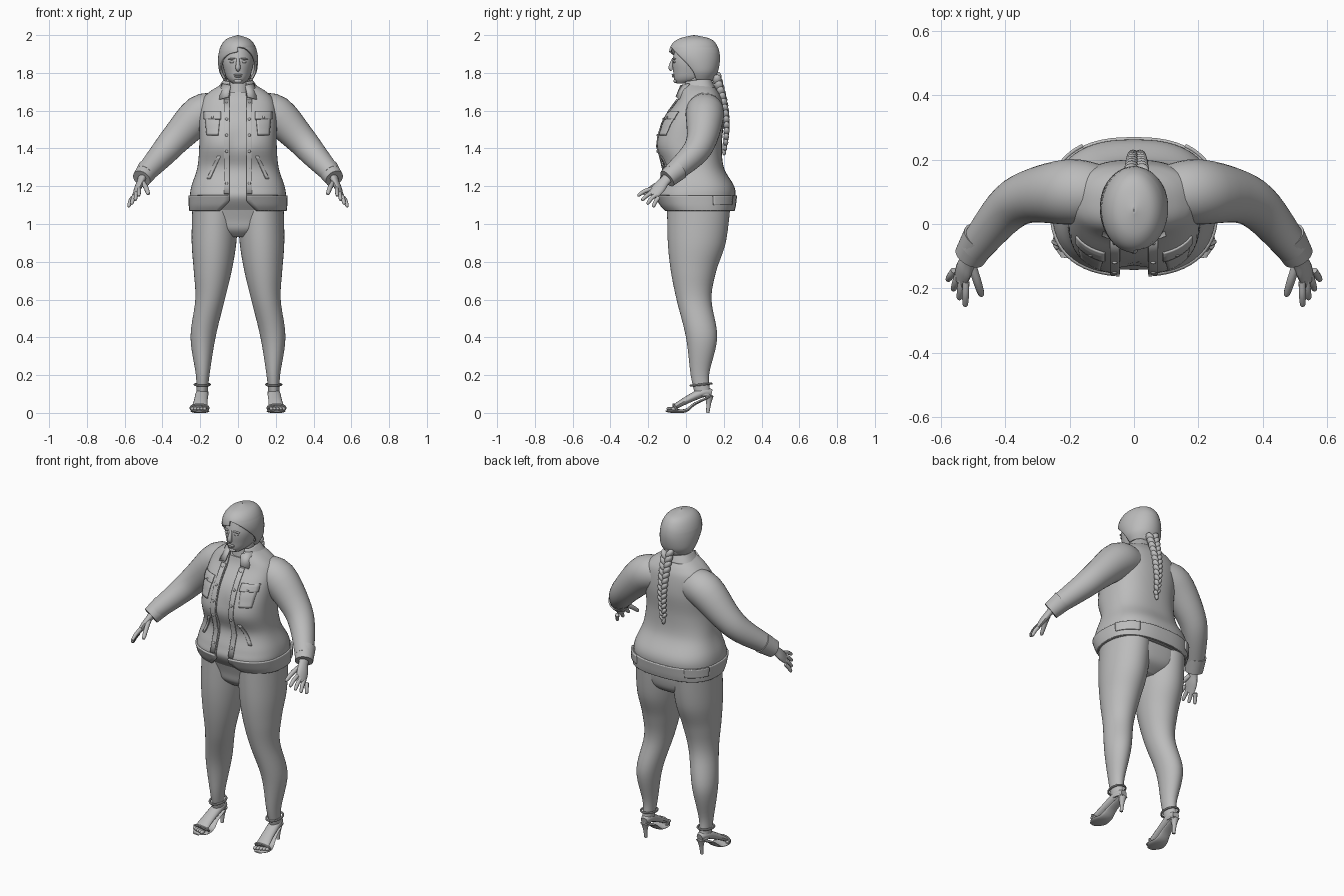
import bpy, bmesh, math
from mathutils import Vector, Matrix, Euler

cube = bpy.data.objects.get("Cube")
if cube:
    bpy.data.objects.remove(cube)

shade = (0.5, 0.5, 0.5, 1)
grey = bpy.data.materials.new("plain grey")
grey.use_nodes = True
grey.diffuse_color = shade
grey.node_tree.nodes["Principled BSDF"].inputs["Base Color"].default_value = shade
made = []


def finish(name, bm, mirror=False, solid=0, offset=-1):
    bmesh.ops.remove_doubles(bm, verts=bm.verts, dist=0.0001)
    bmesh.ops.recalc_face_normals(bm, faces=bm.faces)
    mesh = bpy.data.meshes.new(name)
    bm.to_mesh(mesh)
    bm.free()
    mesh.materials.append(grey)
    part = bpy.data.objects.new(name, mesh)
    bpy.context.collection.objects.link(part)
    if solid:
        thickness = part.modifiers.new("thickness", "SOLIDIFY")
        thickness.thickness, thickness.offset = solid, offset
    if mirror:
        part.modifiers.new("mirror", "MIRROR").use_mirror_merge = False
    made.append(part)


def resample(rows, steps=6):
    """Smooth curve through rows of numbers."""
    out = []
    last = len(rows) - 1
    for i in range(last):
        before, start, end, after = (rows[max(i - 1, 0)], rows[i], rows[i + 1], rows[min(i + 2, last)])
        for step in range(steps):
            t = step / steps
            out.append([b + t * (c - a) / 2 + t * t * (a - 2.5 * b + 2 * c - d / 2)
                        + t ** 3 * (1.5 * (b - c) + (d - a) / 2)
                        for a, b, c, d in zip(before, start, end, after)])
    return out + [list(rows[-1])]


def skin(bm, rings, closed=True):
    grid = [[bm.verts.new(point) for point in ring] for ring in rings]
    count = len(grid[0])
    for low, high in zip(grid, grid[1:]):
        for j in range(count if closed else count - 1):
            k = (j + 1) % count
            bm.faces.new((low[j], low[k], high[k], high[j]))
    if closed:
        bm.faces.new(grid[0])
        bm.faces.new(grid[-1])


def power(value, exponent):
    return math.copysign(abs(value) ** exponent, value)


def cleft(x, z):
    """Hollow between the two sides of the chest."""
    return 0.02 * math.exp(-(x / 0.05) ** 2 - ((z - 1.44) / 0.07) ** 2)


def loft(name, rows, square=1.0, opening=None, chest=False, tilt=0, count=56, **options):
    """Rows: height, half width, front y, back y and, if needed, centre x."""
    rings = []
    for z, width, front, back, *centre in resample(rows):
        left, right = opening(z, width) if opening else (0, 0)
        ring = []
        for j in range(count + 1 if opening else count):
            angle = left + (math.tau - left - right) * j / count
            x = sum(centre) + width * power(math.sin(angle), square)
            y = (front + back) / 2 - (back - front) / 2 * power(math.cos(angle), square)
            if chest and math.cos(angle) > 0:
                y += cleft(x, z)
            ring.append((x, y, z + tilt * y))
        rings.append(ring)
    bm = bmesh.new()
    skin(bm, rings, closed=not opening)
    finish(name, bm, **options)


def tube(bm, rows, ref=(0, 1, 0), flat=(1, 1), count=16):
    """Rows: x, y, z, radius along ref; flat scales the other radius, start to end."""
    rows = resample(rows, 4)
    points = [Vector(row[:3]) for row in rows]
    last = len(rows) - 1
    rings = []
    for i, row in enumerate(rows):
        along = (points[min(i + 1, last)] - points[max(i - 1, 0)]).normalized()
        wide = Vector(ref)
        wide = (wide - along * wide.dot(along)).normalized() * row[3]
        thin = along.cross(wide) * (flat[0] + (flat[1] - flat[0]) * i / last)
        angles = [math.tau * j / count for j in range(count)]
        rings.append([points[i] + wide * math.cos(a) + thin * math.sin(a) for a in angles])
    skin(bm, rings)


def ball(bm, at, size, rotation=(0, 0, 0)):
    matrix = Matrix.LocRotScale(Vector(at), Euler(rotation), Vector(size))
    bmesh.ops.create_uvsphere(bm, u_segments=16, v_segments=10, radius=1, matrix=matrix)


# Jacket, shirt and waistband share one body outline
SQUARE = 0.8
body = [(1.07, .25, -.11, .25), (1.14, .255, -.155, .262), (1.2, .247, -.145, .255),
        (1.3, .215, -.12, .2), (1.42, .205, -.16, .19), (1.55, .205, -.12, .2),
        (1.65, .193, -.05, .19), (1.7, .15, -.03, .17), (1.74, .085, -.015, .14)]
fine_body = resample(body, 24)


def outline(z, grow=0):
    row = min(fine_body, key=lambda r: abs(r[0] - z))
    return z, row[1] + grow, row[2] - grow, row[3] + grow


def unbuttoned(z, width):
    gap = 0.045 + max(0, 1.12 - z)
    angle = math.asin((gap / width) ** (1 / SQUARE))
    return angle, angle


def front_y(x, z):
    z, width, front, back = outline(z)
    depth = (1 - (abs(x) / width) ** (2 / SQUARE)) ** (SQUARE / 2)
    return (front + back) / 2 - (back - front) / 2 * depth + cleft(x, z)


loft("jacket", body, SQUARE, unbuttoned, chest=True, solid=0.012)
loft("shirt", [outline(row[0], -.014) for row in body[:-1]], SQUARE, chest=True)
loft("waistband", [outline(z, .008) for z in (1.07, 1.1, 1.15)], SQUARE, unbuttoned, solid=0.012)
loft("side_tab", [outline(z, .014) for z in (1.1, 1.15)], SQUARE, lambda z, width: (1.9, 3.7),
     count=12, solid=0.01, mirror=True)
loft("collar", [(1.7, .115, -.025, .155), (1.755, .075, -.01, .13)], SQUARE, unbuttoned,
     tilt=0.15, solid=0.008)


def patch(name, x, z, width, height, slant=0, taper=1, lift=0.004):
    """Thin plate lying on the jacket front, measured from its top centre."""
    rings = []
    for i in range(9):
        down = i / 8
        half = width / 2 * (1 + (taper - 1) * down)
        columns = [x + slant * down + half * (j / 3 - 1) for j in range(7)]
        level = z - height * down
        rings.append([(c, front_y(c, level) - lift, level) for c in columns])
    bm = bmesh.new()
    skin(bm, rings, closed=False)
    finish(name, bm, mirror=True, solid=0.006, offset=0)


patch("chest_pocket", .135, 1.57, .08, .1, taper=0.75)
patch("pocket_flap", .135, 1.595, .09, .04, lift=0.008)
patch("welt_pocket", .1, 1.36, .018, .12, slant=0.055)
patch("button_strip", .06, 1.66, .03, .5)

bm = bmesh.new()
for i in range(6):
    z = 1.64 - 0.085 * i
    ball(bm, (.06, front_y(.06, z) - .006, z), (.008, .005, .008))
ball(bm, (.135, front_y(.135, 1.565) - .012, 1.565), (.007, .004, .007))
finish("buttons", bm, mirror=True)

bm = bmesh.new()
tip = [(.04, -.03, 1.735), (.088, .015, 1.745), (.1, -.038, 1.66), (.052, -.055, 1.675)]
bm.faces.new([bm.verts.new(point) for point in tip])
finish("collar_point", bm, mirror=True, solid=0.008)

# Sleeves, cuffs and hands
bm = bmesh.new()
tube(bm, [(.11, .095, 1.6, .09), (.2, .1, 1.58, .102), (.325, .085, 1.455, .082),
          (.4, .04, 1.37, .07), (.495, -.075, 1.265, .052)], count=32)
finish("sleeves", bm, mirror=True)
bm = bmesh.new()
tube(bm, [(.475, -.04, 1.29, .058), (.51, -.1, 1.24, .05)], count=32)
finish("cuffs", bm, mirror=True)

bm = bmesh.new()
across = (.04, .05, -.05)
tube(bm, [(.505, -.09, 1.25, .03), (.515, -.115, 1.225, .029), (.53, -.145, 1.19, .036),
          (.544, -.178, 1.152, .03)], across, flat=(0.8, 0.3))


def finger(root, tip, radius):
    middle = root.lerp(tip, 0.5) + Vector((0, 0, radius / 2))
    tube(bm, [(*root, radius), (*middle, radius), (*root.lerp(tip, 0.9), radius * 0.8),
              (*tip, radius / 3)], across, count=10)


first, last = Vector((.523, -.18, 1.187)), Vector((.56, -.145, 1.14))
first_tip, last_tip = Vector((.525, -.257, 1.15)), Vector((.58, -.175, 1.09))
for i in range(4):
    root = first.lerp(last, i / 3)
    stretch = 1.1 if i in (1, 2) else 1
    finger(root, root.lerp(first_tip.lerp(last_tip, i / 3), stretch), .011)
finger(Vector((.505, -.125, 1.222)), Vector((.473, -.225, 1.157)), .013)
finish("hands", bm, mirror=True)

# Trousers
loft("trouser_seat", [(1.14, .23, -.12, .23), (1.03, .235, -.085, .222), (.97, .17, -.07, .2),
                      (.93, .07, -.03, .14)], SQUARE)
loft("legs", [(1.09, .122, -.1, .235, .12), (.9, .118, -.096, .21, .127), (.75, .1, -.08, .16, .134),
              (.6, .078, -.05, .135, .148), (.4, .066, 0, .165, .185), (.2, .036, .025, .122, .187),
              (.09, .028, .05, .135, .19)], mirror=True)


# Feet and heeled sandals, turned slightly outward
def foot_line(*rows):
    return [(0.197 - 0.09 * y, y, z, radius) for y, z, radius in rows]


side = (1, 0, 0)
bm = bmesh.new()
tube(bm, foot_line((.135, .105, .02), (.09, .108, .033), (0, .066, .036), (-.065, .028, .042)),
     side, flat=(1, 0.3))
for i in range(5):
    ball(bm, (.177 + i * .016, -.085 + i * .006, .022), (.011, .019, .01))
finish("feet", bm, mirror=True)
bm = bmesh.new()
tube(bm, foot_line((.14, .09, .022), (.05, .05, .031), (0, .013, .04), (-.06, .009, .05),
                   (-.106, .009, .02)), side, flat=(0.25, 0.2))
tube(bm, foot_line((.122, .09, .024), (.12, .05, .013), (.115, 0, .009)), side)
finish("sandals", bm, mirror=True)

bm = bmesh.new()
for centre, wide, deep, rise in (((.189, .08, .15), .04, .055, 0.1), ((.204, -.055, .026), .047, .012, -1.6)):
    loop = []
    for i in range(17):
        angle = math.tau * i / 16
        y = deep * math.sin(angle)
        loop.append((*(Vector(centre) + Vector((wide * math.cos(angle), y, y * rise))), .006))
    tube(bm, loop, (.05, .3, 1), count=8)
finish("sandal_straps", bm, mirror=True)

# Neck, head and face
loft("neck", [(1.64, .075, -.02, .14), (1.7, .063, -.01, .125), (1.79, .06, 0, .125)])
loft("head", [(1.743, .025, -.048, .02), (1.765, .054, -.062, .1), (1.8, .07, -.067, .125),
              (1.87, .083, -.071, .15), (1.96, .065, -.045, .13)])
bm = bmesh.new()
tube(bm, [(0, -.066, 1.878, .007), (0, -.08, 1.83, .013), (0, -.072, 1.815, .01)], side, count=12)
finish("nose", bm)
bm = bmesh.new()
ball(bm, (0, -.067, 1.79), (.023, .009, .005))
ball(bm, (0, -.066, 1.781), (.019, .009, .006))
ball(bm, (0, -.054, 1.757), (.022, .012, .011))
finish("lips_and_chin", bm)
bm = bmesh.new()
ball(bm, (.031, -.061, 1.858), (.014, .009, .007))
ball(bm, (.033, -.063, 1.875), (.021, .009, .004), (0, .1, .2))
finish("eyes_and_brows", bm, mirror=True)


# Hair, open at the face with a swept fringe
def face_opening(z, width):
    return [1.3 * math.sqrt(max(0, 1 - ((z - 1.76) / height) ** 2)) for height in (.18, .15)]


loft("hair", [(1.765, .078, 0, .145), (1.81, .1, -.035, .17), (1.88, .106, -.085, .18),
              (1.94, .092, -.082, .167), (1.98, .06, -.04, .13), (2, .002, .04, .045)],
     opening=face_opening, solid=0.012)
bm = bmesh.new()
ball(bm, (0, .09, 1.79), (.07, .075, .045))
finish("nape_hair", bm)

# Braid made of paired, slanted lobes
bm = bmesh.new()
for i in range(13):
    t = i / 12
    y, z = 0.165 + 0.05 * math.sin(2.2 * t), 1.77 - 0.36 * t
    size = 0.024 - 0.011 * t
    for turn in (-1, 1):
        ball(bm, (.008 + turn * size * 0.65, y, z - turn * .008), (size * 0.8, size, size * 1.35),
             (0, turn * 0.6, 0))
ball(bm, (.008, .202, 1.385), (.011, .011, .022))
finish("braid", bm)

bpy.ops.object.select_all(action="DESELECT")
for part in made:
    part.select_set(True)
bpy.context.view_layer.objects.active = made[0]
bpy.ops.object.shade_smooth_by_angle(angle=math.radians(40))
